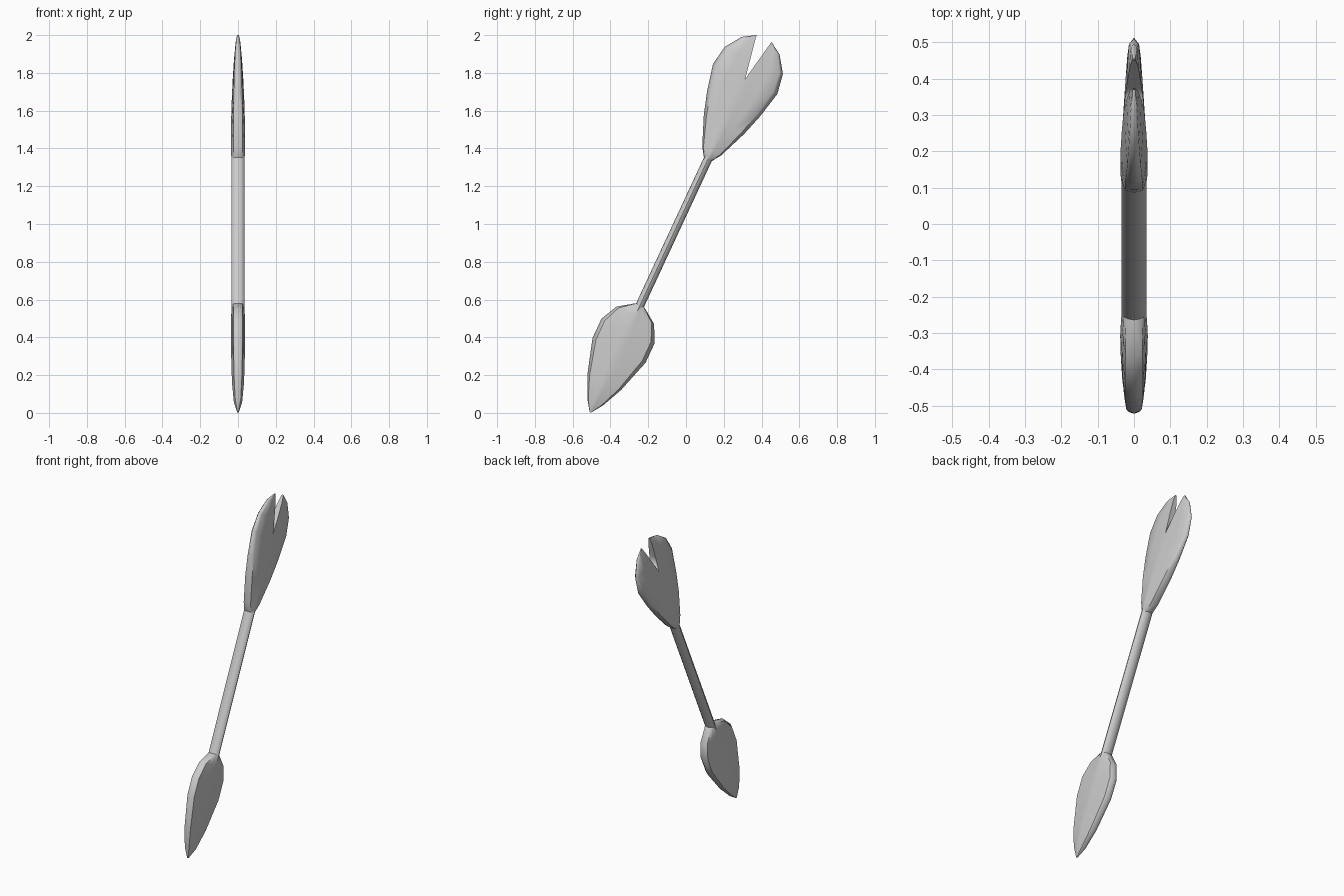
import bpy
import bmesh
import math

cube = bpy.data.objects.get("Cube")
if cube:
    bpy.data.objects.remove(cube, do_unlink=True)

grey = bpy.data.materials.new("plain grey")
grey.use_nodes = True
colour = (0.6, 0.6, 0.6, 1)
grey.diffuse_color = colour
grey.node_tree.nodes["Principled BSDF"].inputs["Base Color"].default_value = colour

# Arrow frame: local z runs from the point to the tail, local y across the blades
TIP = (0, -0.507, 0.003)
TILT = -math.atan2(0.4216, 0.907)
# Blade cross-section: fraction of width, fraction of thickness
SECTION = [(0, 1), (0.16, 0.93), (0.5, 0.83), (0.87, 0.66), (1, 0)]


def finish(name, bm, angle):
    mesh = bpy.data.meshes.new(name)
    bm.to_mesh(mesh)
    bm.free()
    mesh.materials.append(grey)
    obj = bpy.data.objects.new(name, mesh)
    bpy.context.collection.objects.link(obj)
    obj.location = TIP
    obj.rotation_euler.x = TILT
    bpy.ops.object.select_all(action='DESELECT')
    obj.select_set(True)
    bpy.context.view_layer.objects.active = obj
    bpy.ops.object.shade_smooth_by_angle(angle=math.radians(angle))
    return obj


def blade(name, rows):
    """Loft a quarter blade from (along, inner, outer, thickness), mirrored twice."""
    bm = bmesh.new()
    grid = []
    for along, inner, outer, thick in rows:
        points = [(0, inner)] + [(thick * t, inner + (outer - inner) * f) for f, t in SECTION]
        grid.append([bm.verts.new((x, y, along)) for x, y in points])
    for r in range(len(rows) - 1):
        # the inner wall exists only where the blade is split
        first = 0 if rows[r + 1][1] > 0 else 1
        for c in range(first, len(SECTION)):
            bm.faces.new((grid[r][c], grid[r][c + 1], grid[r + 1][c + 1], grid[r + 1][c]))
    bmesh.ops.remove_doubles(bm, verts=bm.verts, dist=0.0001)
    obj = finish(name, bm, 40)
    mirror = obj.modifiers.new("Mirror", 'MIRROR')
    mirror.use_axis = (True, True, False)
    mirror.merge_threshold = 0.0005
    return obj


# Pointed head
blade("arrow_head", [
    (0, 0, 0.004, 0.004), (0.06, 0, 0.045, 0.022), (0.175, 0, 0.098, 0.032),
    (0.362, 0, 0.155, 0.037), (0.474, 0, 0.155, 0.038), (0.566, 0, 0.11, 0.036),
    (0.622, 0, 0.03, 0.034), (0.632, 0, 0.012, 0.028)])

# Split tail feather
blade("tail_feather", [
    (1.468, 0, 0.012, 0.028), (1.48, 0, 0.025, 0.035), (1.525, 0, 0.055, 0.037),
    (1.68, 0, 0.118, 0.037), (1.8, 0, 0.155, 0.034), (1.946, 0, 0.188, 0.028),
    (2.054, 0.02, 0.17, 0.021), (2.14, 0.036, 0.111, 0.013), (2.181, 0.043, 0.046, 0.005)])

# Oval shaft
bm = bmesh.new()
bmesh.ops.create_cone(bm, cap_ends=True, segments=12, radius1=1, radius2=1, depth=1)
bmesh.ops.scale(bm, vec=(0.035, 0.023, 0.93), verts=bm.verts)
bmesh.ops.translate(bm, vec=(0, 0, 1.05), verts=bm.verts)
finish("shaft", bm, 40)
